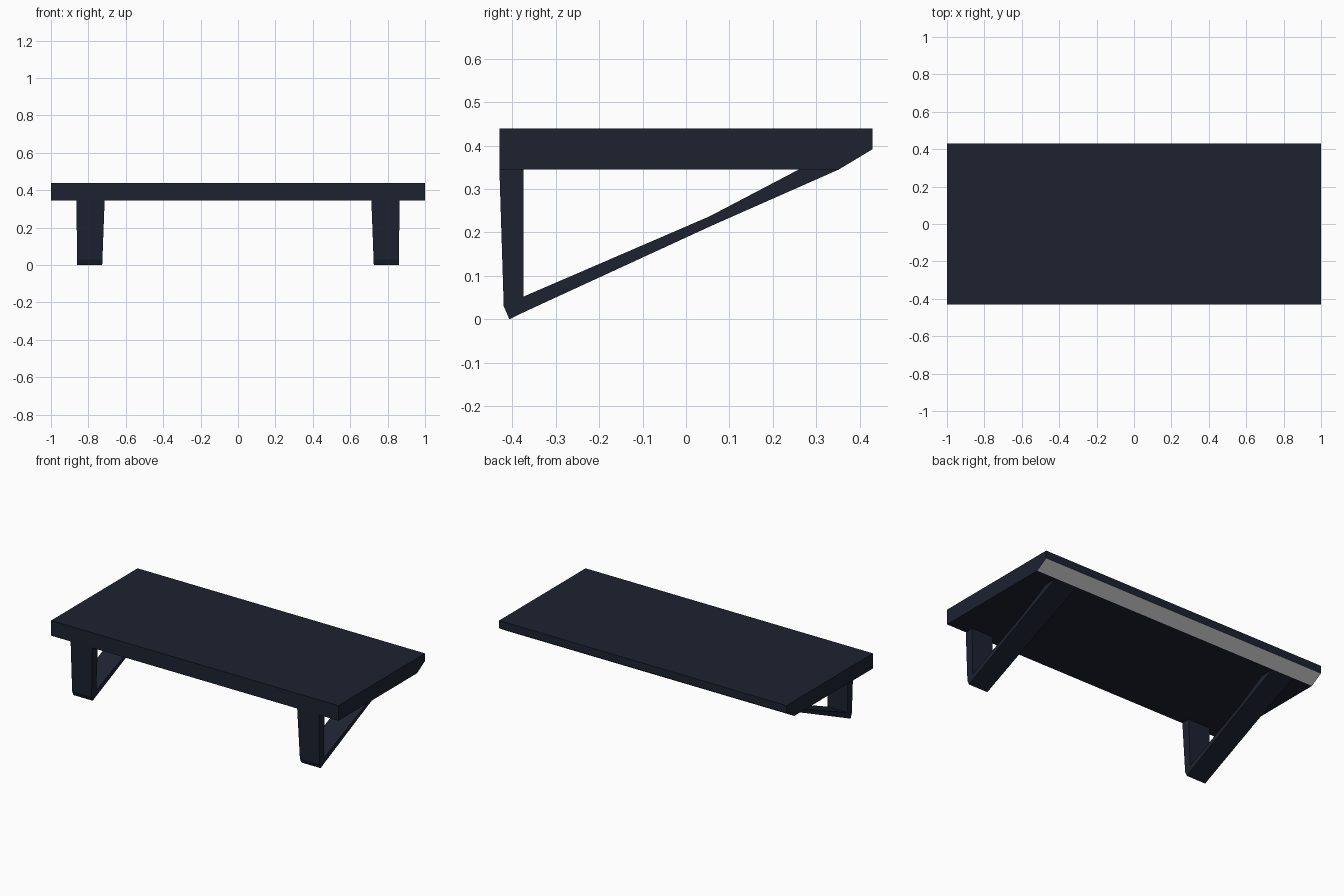
import bpy, bmesh

if "Cube" in bpy.data.objects:
    bpy.data.objects.remove(bpy.data.objects["Cube"])


def material(name, rgb):
    m = bpy.data.materials.new(name)
    m.diffuse_color = (*rgb, 1)
    m.use_nodes = True
    m.node_tree.nodes["Principled BSDF"].inputs["Base Color"].default_value = m.diffuse_color
    return m


dark = material("dark_navy", (0.0116, 0.016, 0.030))
grey = material("plain_grey", (0.8, 0.8, 0.8))


def extrude_profile(name, profile, x_range):
    """Extrude a (y, z) outline along x; x_range(z) gives both side positions."""
    bm = bmesh.new()
    sides = [[bm.verts.new((x_range(z)[i], y, z)) for y, z in profile] for i in (0, 1)]
    for side in sides:
        bm.faces.new(side)
    n = len(profile)
    for i in range(n):
        j = (i + 1) % n
        bm.faces.new((sides[0][i], sides[0][j], sides[1][j], sides[1][i]))
    bmesh.ops.recalc_face_normals(bm, faces=bm.faces)
    mesh = bpy.data.meshes.new(name)
    bm.to_mesh(mesh)
    bm.free()
    mesh.materials.append(dark)
    obj = bpy.data.objects.new(name, mesh)
    bpy.context.collection.objects.link(obj)
    return obj


# Shelf board with a bevelled lower back edge, left plain grey
board = extrude_profile(
    "shelf_board",
    [(-0.43, 0.345), (-0.43, 0.44), (0.43, 0.44), (0.43, 0.392), (0.352, 0.345)],
    lambda z: (-1.0, 1.0))
board.data.materials.append(grey)
for p in board.data.polygons:
    if p.normal.y > 0.1 and p.normal.z < -0.1:
        p.material_index = 1


# Brackets: upright front leg and diagonal brace in one piece, narrowing downwards
def bracket_width(z):
    t = z / 0.345
    return 0.726 - 0.013 * t, 0.860 + 0.004 * t


outline = [(-0.43, 0.345), (-0.42, 0.03), (-0.407, 0.0), (-0.37, 0.018),
           (0.06, 0.216), (0.352, 0.345), (0.26, 0.345), (0.054, 0.237),
           (-0.375, 0.052), (-0.375, 0.345)]
bracket = extrude_profile("brackets", outline, bracket_width)
mirror = bracket.modifiers.new("mirror", 'MIRROR')
mirror.use_axis = (True, False, False)
